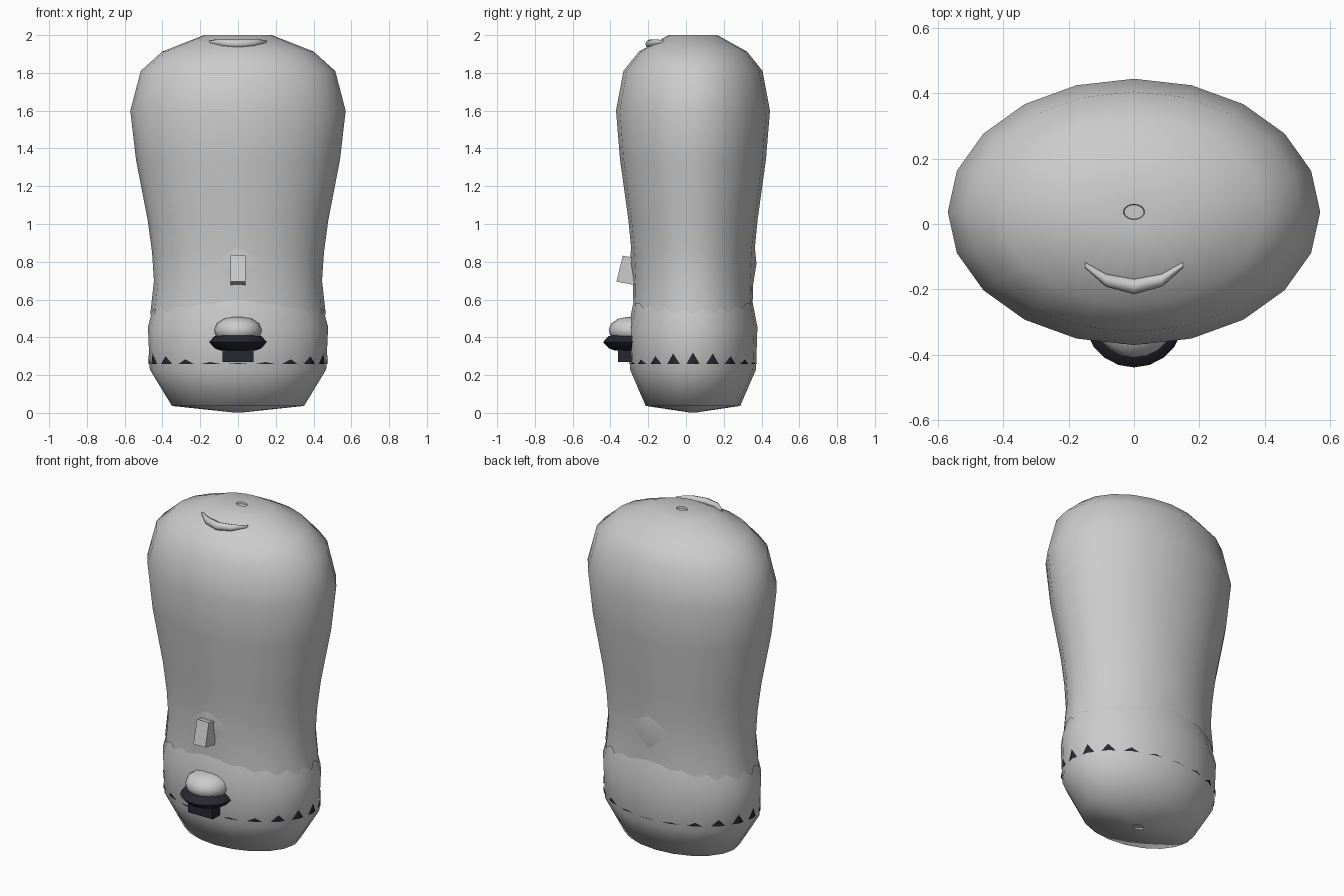
import bpy, bmesh, math
from mathutils import Vector

if "Cube" in bpy.data.objects:
    bpy.data.objects.remove(bpy.data.objects["Cube"])

SIDES, CY, FLAT = 20, 0.037, 0.715


def material(name, colour):
    m = bpy.data.materials.new(name)
    m.use_nodes = True
    m.diffuse_color = (*colour, 1)
    m.node_tree.nodes["Principled BSDF"].inputs["Base Color"].default_value = (*colour, 1)
    return m


GREY = material("light grey", (0.6, 0.6, 0.6))
DARK = material("dark slate", (0.02, 0.02, 0.03))


def finish(name, bm, mat, smooth=60):
    bmesh.ops.recalc_face_normals(bm, faces=bm.faces)
    mesh = bpy.data.meshes.new(name)
    bm.to_mesh(mesh)
    bm.free()
    ob = bpy.data.objects.new(name, mesh)
    bpy.context.collection.objects.link(ob)
    mesh.materials.append(mat)
    if smooth:
        bpy.ops.object.select_all(action="DESELECT")
        ob.select_set(True)
        bpy.context.view_layer.objects.active = ob
        bpy.ops.object.shade_smooth_by_angle(angle=math.radians(smooth))
    return ob


def corner(i, r, z, flat=FLAT, cy=CY, n=SIDES):
    """Point on an oval polygon; half steps lie on the flat sides."""
    def at(k):
        a = math.tau * k / n
        return Vector((r * math.cos(a), cy + r * flat * math.sin(a), z))
    k = math.floor(i)
    return at(k).lerp(at(k + 1), i - k)


def loft(rings, cap_start=True, cap_end=True):
    """Skin a list of point rings."""
    bm = bmesh.new()
    loops = [[bm.verts.new(p) for p in ring] for ring in rings]
    for a, b in zip(loops, loops[1:]):
        for i in range(len(a)):
            j = (i + 1) % len(a)
            bm.faces.new((a[i], a[j], b[j], b[i]))
    if cap_start:
        bm.faces.new(loops[0])
    if cap_end:
        bm.faces.new(loops[-1])
    return bm


def lathe(name, profile, mat, **kw):
    n = kw.get("n", SIDES)
    rings = [[corner(i, r, z, **kw) for i in range(n)] for r, z in profile]
    return finish(name, loft(rings), mat)


# Upper body with a toothed lower hem and a small dimple on top
hem = []
for i in range(2 * SIDES):
    side = abs(math.cos(math.tau * i / (2 * SIDES)))
    z = 0.6 - 0.05 * side - (0.032 * side if i % 2 == 0 else 0)
    hem.append(corner(i / 2, 0.443 + (0.6 - z) * 0.27, z))
upper = [(0.445, 0.7), (0.455, 0.85), (0.478, 1.02), (0.54, 1.34), (0.57, 1.6),
         (0.515, 1.81), (0.40, 1.913), (0.18, 2.0), (0.033, 2.0), (0.03, 1.99)]
rings = [hem] + [[corner(i / 2, r, z) for i in range(2 * SIDES)] for r, z in upper]
finish("upper_body", loft(rings, cap_start=False), GREY)

# Lower body with a shallow pointed underside
lathe("lower_body", [(0.03, 0.012), (0.032, 0.003), (0.35, 0.037), (0.467, 0.23),
                     (0.477, 0.455), (0.435, 0.61), (0.39, 0.72)], GREY)

# Dark triangles folded round the corners of the lower body
bm = bmesh.new()
for i in range(SIDES):
    side = abs(math.cos(math.tau * i / SIDES))
    h = 0.004 + 0.056 * side ** 2
    r = 0.474
    top = bm.verts.new(corner(i, r + 0.001, 0.26 + h))
    mid, left, right = (bm.verts.new(corner(i + d, r, 0.26)) for d in (0, -0.33, 0.33))
    bm.faces.new((mid, right, top))
    bm.faces.new((left, mid, top))
finish("belt_triangles", bm, DARK, smooth=0)

# Tilted block on the front
bm = loft([[(x, y, z) for y, z in ((-0.368, 0.695), (-0.335, 0.832),
                                   (-0.24, 0.815), (-0.26, 0.675))] for x in (-0.04, 0.04)])
finish("nose_block", bm, GREY, smooth=0)

# Low diamond bumps on front and back
for name, s in (("front_bump", -1), ("back_bump", 1)):
    bm = bmesh.new()
    rim = [bm.verts.new((x, CY + s * y, z)) for x, y, z in
           ((0, 0.317, 0.67), (0.12, 0.31, 0.79), (0, 0.325, 0.9), (-0.12, 0.31, 0.79))]
    tip = bm.verts.new((0, CY + s * 0.336, 0.79))
    for i in range(4):
        bm.faces.new((rim[i], rim[(i + 1) % 4], tip))
    finish(name, bm, GREY)

# Small raised ridge at the back of the crown
bm = bmesh.new()
bmesh.ops.create_cone(bm, segments=4, radius1=0.09, radius2=0, depth=0.02, cap_ends=True)
for v in bm.verts:
    v.co = Vector((v.co.x, 0.24 + v.co.y * 0.2, 1.945 + v.co.z - v.co.y * 0.1))
finish("crown_ridge", bm, GREY)

# Curved lip on the front of the crown, tapering to its ends
rings = []
for x, y, z, r in ((-0.15, -0.125, 1.965, 0.009), (-0.085, -0.172, 1.958, 0.02),
                   (0, -0.191, 1.953, 0.024), (0.085, -0.172, 1.958, 0.02),
                   (0.15, -0.125, 1.965, 0.009)):
    rings.append([(x, y + r * math.cos(math.tau * k / 8), z + r * math.sin(math.tau * k / 8))
                  for k in range(8)])
finish("crown_lip", loft(rings), GREY)

# Front knob: dark foot, dark disc and pale dome
bm = loft([[(x, y, z) for x, y in ((-0.083, -0.36), (0.083, -0.36),
                                   (0.083, -0.25), (-0.083, -0.25))] for z in (0.27, 0.36)])
finish("knob_foot", bm, DARK, smooth=0)
lathe("knob_disc", [(0.09, 0.33), (0.122, 0.342), (0.152, 0.375), (0.125, 0.405), (0.09, 0.415)],
      DARK, flat=1, cy=-0.287)
lathe("knob_dome", [(0.1, 0.39), (0.12, 0.415), (0.126, 0.44), (0.113, 0.472), (0.075, 0.498),
                    (0.03, 0.507)], GREY, flat=0.97, cy=-0.287)
